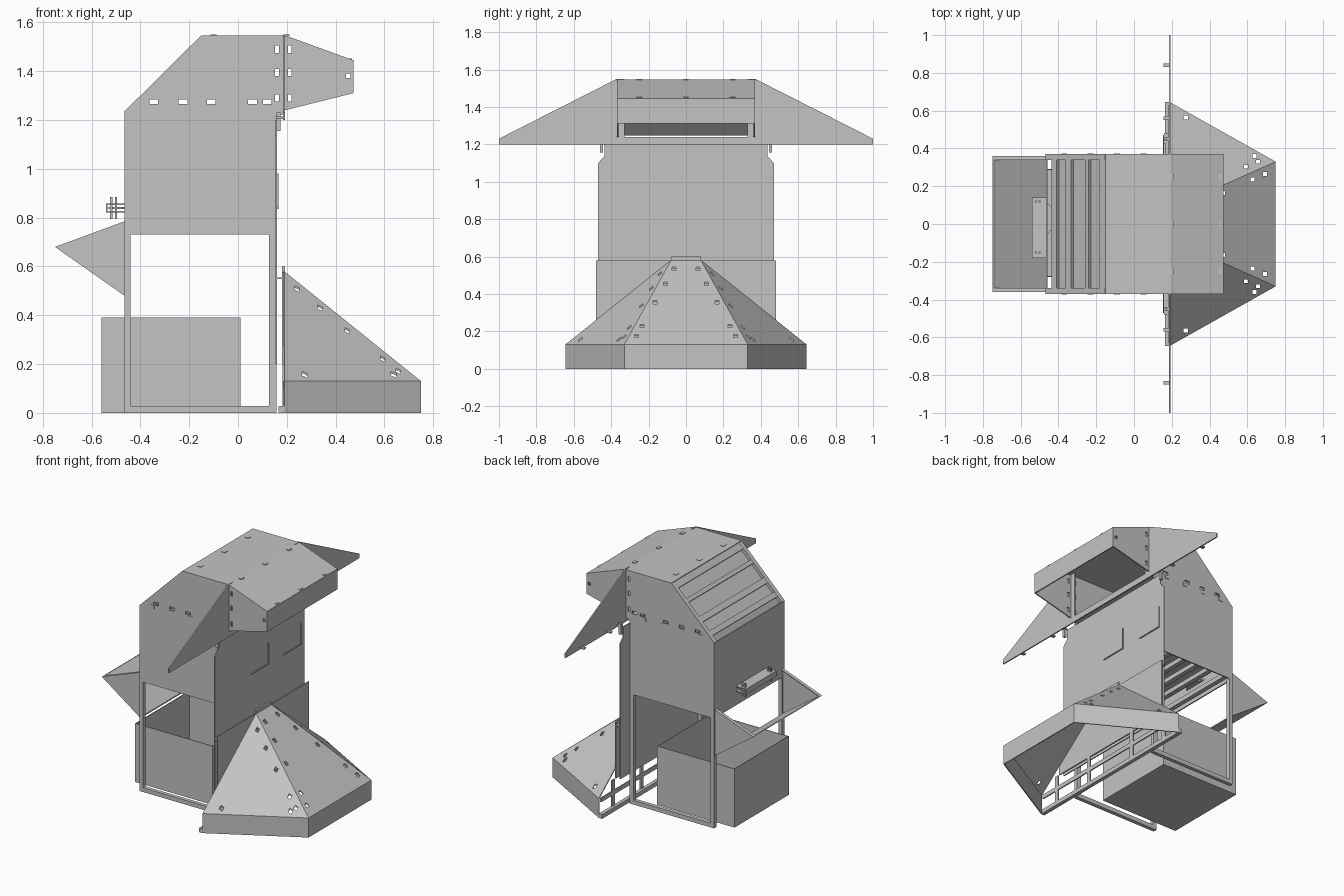
import bpy, bmesh, math
from mathutils import Vector

if "Cube" in bpy.data.objects:
    bpy.data.objects.remove(bpy.data.objects["Cube"])

steel = bpy.data.materials.new("sheet steel grey")
steel.use_nodes = True
steel.diffuse_color = (0.55, 0.55, 0.55, 1)
steel.node_tree.nodes["Principled BSDF"].inputs["Base Color"].default_value = (0.55, 0.55, 0.55, 1)


def link(name, bm):
    bmesh.ops.recalc_face_normals(bm, faces=bm.faces)
    me = bpy.data.meshes.new(name)
    bm.to_mesh(me)
    bm.free()
    me.materials.append(steel)
    ob = bpy.data.objects.new(name, me)
    bpy.context.collection.objects.link(ob)
    return ob


def prism(name, pts, axis, a, b):
    """Extrude a 2D outline along x, y or z from a to b."""
    place = {"x": lambda p: (a, p[0], p[1]), "y": lambda p: (p[0], a, p[1]),
             "z": lambda p: (p[0], p[1], a)}[axis]
    bm = bmesh.new()
    face = bm.faces.new([bm.verts.new(place(p)) for p in pts])
    new = bmesh.ops.extrude_face_region(bm, geom=[face])["geom"]
    step = Vector([(b - a) * (axis == k) for k in "xyz"])
    bmesh.ops.translate(bm, vec=step, verts=[v for v in new if isinstance(v, bmesh.types.BMVert)])
    return link(name, bm)


def add_box(bm, x, y, z):
    cube = bmesh.ops.create_cube(bm, size=1)["verts"]
    for v in cube:
        v.co = [lo + (c + 0.5) * (hi - lo) for c, (lo, hi) in zip(v.co, (x, y, z))]


def box(name, x, y, z):
    bm = bmesh.new()
    add_box(bm, x, y, z)
    return link(name, bm)


def sheet(name, verts, faces, thick=0.006):
    """Thin folded sheet metal."""
    bm = bmesh.new()
    vs = [bm.verts.new(v) for v in verts]
    for f in faces:
        bm.faces.new([vs[i] for i in f])
    ob = link(name, bm)
    mod = ob.modifiers.new("thickness", "SOLIDIFY")
    mod.thickness, mod.offset, mod.use_even_offset = thick, -1, True
    return ob


def punch(obs, boxes):
    """Cut slots through sheets and discard the cutter."""
    bm = bmesh.new()
    for b in boxes:
        add_box(bm, *b)
    cutter = link("slot_cutter", bm)
    cutter.hide_render = True
    for ob in obs:
        mod = ob.modifiers.new("slots", "BOOLEAN")
        mod.operation, mod.object, mod.solver = "DIFFERENCE", cutter, "EXACT"
    bpy.context.view_layer.update()
    dg = bpy.context.evaluated_depsgraph_get()
    done = [bpy.data.meshes.new_from_object(ob.evaluated_get(dg)) for ob in obs]
    for ob, me in zip(obs, done):
        ob.modifiers.clear()
        ob.data = me
    bpy.data.objects.remove(cutter)


def around(p, r, h):
    return tuple((c - k, c + k) for c, k in zip(p, (r, r, h)))


W = 0.37          # half width of the cabinet
X0, X1 = -0.465, 0.157
T = 0.008

# Cabinet sides, frame legs and hood cheeks, mirrored front to back
punched = []
for s, side in ((-1, "front"), (1, "back")):
    a, b = s * (W - T), s * W
    ys = sorted((s * (W - 0.025), s * W))
    box(side + "_cabinet_wall", (X0, X1), sorted((a, b)), (0.73, 1.23))
    punched.append(prism(side + "_upper_wall", [(X0, 1.23), (0.185, 1.23), (0.185, 1.545), (-0.15, 1.545)], "y", a, b))
    punched.append(prism(side + "_hood_cheek", [(0.193, 1.545), (0.473, 1.44), (0.473, 1.31), (0.193, 1.24)], "y", a, b))
    box(side + "_outer_leg", (X0, -0.44), ys, (0, 0.73))
    box(side + "_inner_leg", (0.127, X1), ys, (0, 0.73))
    box(side + "_bottom_rail", (-0.44, 0.127), ys, (0, 0.028))
    # Triangular wing with its hanging tabs
    prism(side + "_wing", [(s * y, z) for y, z in ((0.33, 1.55), (W, 1.55), (1, 1.23), (1, 1.2), (0.33, 1.2))], "x", 0.184, 0.192)
    for y in (0.45, 0.56, 0.84):
        box(side + "_wing_tab", (0.155, 0.185), sorted((s * (y - 0.01), s * (y + 0.01))), (1.205, 1.215))
    box(side + "_hook", (0.157, 0.175), sorted((s * 0.445, s * 0.46)), (1.155, 1.23))
    # Tabs along the foot of the upper wall
    for x in (-0.37, -0.23, -0.09, 0.05):
        box(side + "_wall_tab", (x - 0.015, x + 0.015), sorted((s * (W - 0.03), s * (W + 0.003))), (1.24, 1.262))
slots = [((x - 0.018, x + 0.018), (-1, 1), (1.266, 1.285)) for x in (-0.345, -0.225, -0.11, 0.06, 0.12)]
slots += [((x - 0.008, x + 0.008), (-1, 1), (z - 0.015, z + 0.015)) for x in (0.16, 0.212) for z in (1.29, 1.395, 1.49)]
slots += [((0.442, 0.46), (-1, 1), (1.372, 1.39))]
punch(punched, slots)

# Outer end wall and the big rear plate with clipped top corners
box("end_wall", (X0, X0 + T), (-W, W), (0.73, 1.23))
half = [(0.47, 0.2), (0.47, 1.1), (0.437, 1.135), (0.437, 1.2)]
prism("tall_plate", half + [(-y, z) for y, z in reversed(half)], "x", 0.153, 0.16)
box("lower_plate", (0.18, 0.187), (-0.48, 0.48), (0.2, 0.578))
box("lower_plate_flange", (0.16, 0.187), (-0.48, 0.48), (0.548, 0.555))
box("wing_bridge", (0.184, 0.192), (-0.33, 0.33), (1.2, 1.24))
box("throat_floor", (0.12, 0.185), (-W, W), (1.222, 1.23))

# Narrow bent catches on the tall plate
for y in (0.09, 0.43):
    box("catch_upright", (0.16, 0.166), (y - 0.004, y), (0.84, 0.98))
    box("catch_foot", (0.16, 0.166), (y - 0.18, y), (0.836, 0.842))

# Roof, sloping hood and its front lip
box("roof", (-0.15, 0.193), (-W, W), (1.539, 1.547))
prism("hood_top", [(0.193, 1.547), (0.473, 1.445), (0.473, 1.437), (0.193, 1.539)], "y", -W, W)
box("hood_lip", (0.466, 0.474), (-W, W), (1.31, 1.443))
for x in (-0.1, 0.2, 0.455):
    z = 1.545 if x < 0.21 else 1.448
    for y in (-0.25, 0, 0.25):
        box("roof_tab", (x - 0.012, x + 0.012), (y - 0.014, y + 0.014), (z, z + 0.005))


# Sloping service face: side rails, cross bars and sunken panels
def slope_bar(name, s0, s1, top, bottom, y0, y1):
    n = Vector((-0.7, 0.71))
    at = lambda s, d: Vector((X0 + 0.315 * s, 1.23 + 0.312 * s)) + n * d
    prism(name, [at(s0, top), at(s1, top), at(s1, bottom), at(s0, bottom)], "y", y0, y1)


for s in (-1, 1):
    slope_bar("slope_side_rail", 0, 1, 0.004, -0.02, s * (W - 0.03), s * W)
for s0, s1 in ((0.1, 0.18), (0.33, 0.42), (0.66, 0.72), (0.9, 1)):
    slope_bar("slope_cross_bar", s0, s1, 0.003, -0.02, -W + 0.03, W - 0.03)
for s0, s1 in ((0.18, 0.33), (0.42, 0.66), (0.72, 0.9)):
    slope_bar("slope_panel", s0, s1, -0.016, -0.022, -W + 0.03, W - 0.03)

# Inner shelf and the bars that carry it
box("inner_shelf", (-0.4, -0.02), (-0.3, 0.3), (0.81, 0.818))
for x in (-0.42, -0.3, -0.2, -0.1, 0.02):
    box("shelf_bar", (x - 0.015, x + 0.015), (-W + T, W - T), (0.735, 0.765))

# Latch bracket on the end wall
box("bracket_top", (-0.535, X0), (-0.18, 0.14), (0.852, 0.858))
box("bracket_bottom", (-0.535, X0), (-0.18, 0.14), (0.822, 0.828))
box("bracket_face", (-0.54, -0.534), (-0.18, 0.14), (0.822, 0.858))
arc = [math.radians(a) for a in range(-90, 91, 15)]
prism("bracket_disc", [(-0.53 + 0.11 * math.cos(a), 0.03 + 0.11 * math.sin(a)) for a in arc], "z", 0.836, 0.844)
for x in (-0.52, -0.5):
    for y in (-0.15, 0.12):
        box("bracket_pin", (x - 0.005, x + 0.005), (y - 0.005, y + 0.005), (0.795, 0.885))

# Side chute: sloping floor between two triangular cheeks, open on top
tri = [(X0, 0.785), (-0.75, 0.68), (X0, 0.48)]
for s in (-1, 1):
    prism("chute_cheek", tri, "y", s * 0.354, s * 0.36)
    prism("chute_flange", [(X0, 0.785), (-0.75, 0.68), (-0.74, 0.678), (X0, 0.779)], "y", s * 0.338, s * 0.36)
prism("chute_floor", [(-0.75, 0.68), (X0, 0.48), (X0, 0.488), (-0.742, 0.682)], "y", -0.36, 0.36)

# Open-topped bin
corners = [(-0.56, -0.28), (0.01, -0.28), (0.01, 0.29), (-0.56, 0.29)]
bin_walls = [(i, (i + 1) % 4, (i + 1) % 4 + 4, i + 4) for i in range(4)]
sheet("bin", [(x, y, z) for z in (0, 0.39) for x, y in corners], [(3, 2, 1, 0)] + bin_walls, 0.005)

# Floor hopper: half-hexagon skirt with three faces rising to a narrow ridge
plan = [(0.19, -0.645), (0.75, -0.33), (0.75, 0.33), (0.19, 0.645)]
sheet("hopper_skirt", [(x, y, z) for z in (0, 0.13) for x, y in plan],
      [(i, i + 1, i + 5, i + 4) for i in range(3)])
cover = [(x, y, 0.13) for x, y in plan] + [(0.19, -0.08, 0.58), (0.19, 0.08, 0.58)]
hopper = sheet("hopper_cover", cover, [(0, 1, 4), (1, 2, 5, 4), (2, 3, 5)])
slots = []
for s, base, low, top in ((-1, 0, 1, 4), (1, 3, 2, 5)):
    base, low, top = (Vector(cover[i]) for i in (base, low, top))
    for t in (0.1, 0.22, 0.5, 0.72, 0.9):
        p = low.lerp(top, t)
        slots.append(around(p - Vector((0, s * 0.04, 0)), 0.011, 0.03))
        slots.append(around(p + (base - p).normalized() * 0.045, 0.01, 0.03))
    for t in (0.15, 0.8):
        slots.append(around(base.lerp(low, t) + (top - base) * 0.06, 0.011, 0.03))
punch([hopper], slots)
box("hopper_ridge_tab", (0.18, 0.192), (-0.08, 0.08), (0.575, 0.6))
box("hopper_back_rail", (0.165, 0.19), (-0.645, 0.645), (0, 0.028))
box("hopper_back_upper_rail", (0.182, 0.19), (-0.63, 0.63), (0.1, 0.128))
for y in (-0.5, -0.2, 0.2, 0.5):
    box("hopper_back_post", (0.182, 0.19), (y - 0.015, y + 0.015), (0.028, 0.2))
